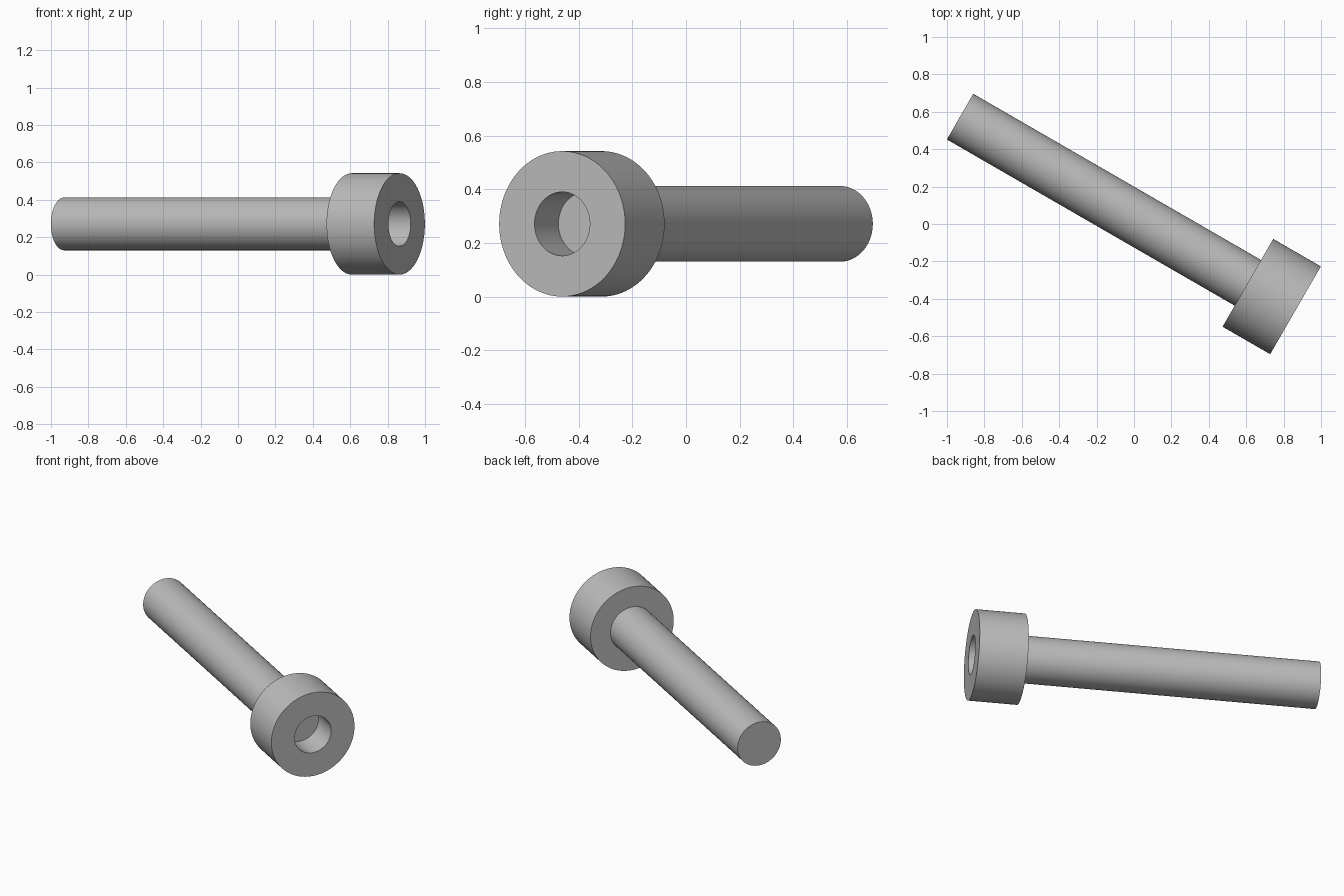
import bpy
import bmesh
from math import sin, cos, tau, radians

cube = bpy.data.objects.get("Cube")
if cube:
    bpy.data.objects.remove(cube, do_unlink=True)

SEGMENTS = 96
LENGTH, HEAD_LENGTH, SOCKET_DEPTH = 2.071, 0.294, 0.178
SHANK_R, HEAD_R, SOCKET_R = 0.141, 0.271, 0.119
TIP = (-0.93, 0.574, HEAD_R)
TURN = radians(-30)

steel = bpy.data.materials.new("steel grey")
steel.use_nodes = True
color = (0.5, 0.5, 0.5, 1)
steel.diffuse_color = color
steel.node_tree.nodes["Principled BSDF"].inputs["Base Color"].default_value = color


def revolve(name, profile, cap_start=False, cap_end=False):
    """Turn (distance along axis, radius) points around the screw axis."""
    bm = bmesh.new()
    angles = [tau * i / SEGMENTS for i in range(SEGMENTS)]
    rings = [[bm.verts.new((x, r * cos(a), r * sin(a))) for a in angles]
             for x, r in profile]
    for low, high in zip(rings, rings[1:]):
        for j in range(SEGMENTS):
            k = (j + 1) % SEGMENTS
            bm.faces.new((low[j], low[k], high[k], high[j]))
    if cap_start:
        bm.faces.new(rings[0][::-1])
    if cap_end:
        bm.faces.new(rings[-1])
    mesh = bpy.data.meshes.new(name)
    bm.to_mesh(mesh)
    bm.free()
    mesh.materials.append(steel)
    obj = bpy.data.objects.new(name, mesh)
    bpy.context.collection.objects.link(obj)
    obj.location = TIP
    obj.rotation_euler.z = TURN
    bpy.ops.object.select_all(action="DESELECT")
    obj.select_set(True)
    bpy.context.view_layer.objects.active = obj
    bpy.ops.object.shade_smooth_by_angle(angle=radians(30))
    return obj


underside = LENGTH - HEAD_LENGTH

# Plain round shank, ending flat at the tip
revolve("shank", [(0, SHANK_R), (underside, SHANK_R)], cap_start=True)

# Cylindrical head with a blind round socket
revolve("head", [(underside, SHANK_R), (underside, HEAD_R), (LENGTH, HEAD_R),
                 (LENGTH, SOCKET_R), (LENGTH - SOCKET_DEPTH, SOCKET_R)],
        cap_end=True)
